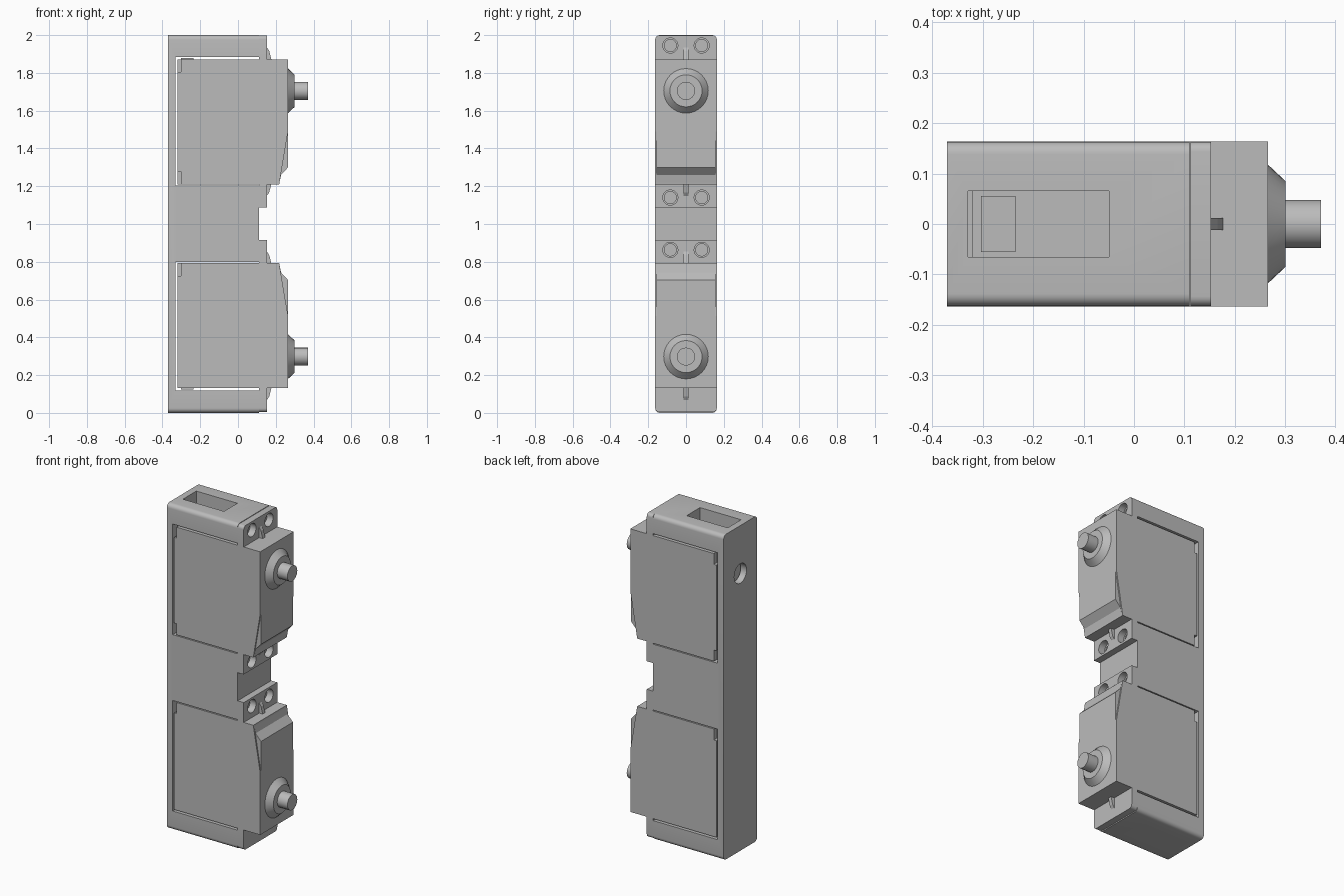
import bpy, bmesh, math
from mathutils import Matrix, Vector

cube = bpy.data.objects.get("Cube")
if cube:
    bpy.data.objects.remove(cube, do_unlink=True)

grey = bpy.data.materials.new("plain_grey")
grey.use_nodes = True
COLOUR = (0.5, 0.5, 0.5, 1)
grey.diffuse_color = COLOUR
grey.node_tree.nodes["Principled BSDF"].inputs["Base Color"].default_value = COLOUR

MIRROR_SUM = 2.003   # the lower unit is the upper one flipped in z
HALF = 0.163         # half depth of every main part


def finish(bm, name, flip=False):
    if flip:
        for v in bm.verts:
            v.co.z = MIRROR_SUM - v.co.z
    bmesh.ops.recalc_face_normals(bm, faces=bm.faces)
    mesh = bpy.data.meshes.new(name)
    bm.to_mesh(mesh)
    bm.free()
    mesh.materials.append(grey)
    ob = bpy.data.objects.new(name, mesh)
    bpy.context.collection.objects.link(ob)
    return ob


def prism(name, points, half_y, flip=False, y=0):
    """Extrude an x-z outline symmetrically along y."""
    bm = bmesh.new()
    face = bm.faces.new([bm.verts.new((px, y - half_y, pz)) for px, pz in points])
    out = bmesh.ops.extrude_face_region(bm, geom=[face])
    verts = [g for g in out["geom"] if isinstance(g, bmesh.types.BMVert)]
    bmesh.ops.translate(bm, verts=verts, vec=(0, 2 * half_y, 0))
    return finish(bm, name, flip)


def box(name, x0, x1, z0, z1, half_y, flip=False, y=0):
    return prism(name, [(x0, z0), (x1, z0), (x1, z1), (x0, z1)], half_y, flip, y)


def round_x(name, x0, x1, r0, r1, y, z, flip=False, sides=32):
    """Cylinder or cone lying along x."""
    bm = bmesh.new()
    turn = Matrix.Translation(((x0 + x1) / 2, y, z)) @ Matrix.Rotation(math.pi / 2, 4, "Y")
    bmesh.ops.create_cone(bm, cap_ends=True, segments=sides, radius1=r0, radius2=r1,
                          depth=x1 - x0, matrix=turn)
    return finish(bm, name, flip)


def activate(ob):
    bpy.ops.object.select_all(action="DESELECT")
    ob.select_set(True)
    bpy.context.view_layer.objects.active = ob


def cut(ob, cutters):
    activate(ob)
    for cutter in cutters:
        mod = ob.modifiers.new("cut", "BOOLEAN")
        mod.operation = "DIFFERENCE"
        mod.solver = "EXACT"
        mod.object = cutter
        bpy.ops.object.modifier_apply(modifier=mod.name)
        bpy.data.objects.remove(cutter, do_unlink=True)


def smooth(ob):
    activate(ob)
    bpy.ops.object.shade_smooth_by_angle(angle=math.radians(35))


def round_long_edges(ob, levels, radius):
    """Bevel the edges along x at the given heights."""
    bm = bmesh.new()
    bm.from_mesh(ob.data)
    edges = []
    for e in bm.edges:
        a, b = (v.co for v in e.verts)
        if abs(a.y - b.y) < 1e-4 and abs(a.z - b.z) < 1e-4:
            if any(abs(a.z - lv) < 1e-3 for lv in levels):
                edges.append(e)
    bmesh.ops.bevel(bm, geom=edges, offset=radius, segments=6, profile=0.5, affect="EDGES")
    bm.to_mesh(ob.data)
    bm.free()


# Bracket frame with rounded ends
frame = box("bracket_frame", -0.37, 0.11, 0, 2, HALF)
round_long_edges(frame, (0, 2), 0.025)
cutters = []
for flip in (False, True):
    # Pocket, cable window and rear access hole
    cutters.append(box("pocket", -0.33, 0.2, 1.204, 1.884, 0.3, flip))
    cutters.append(box("window", -0.329, -0.05, 1.8, 2.1, 0.065, flip))
    cutters.append(round_x("access", -0.45, -0.3, 0.06, 0.06, 0, 1.705, flip))
    # Pilot holes behind the ears
    for z in (1.945, 1.14):
        for y in (-0.083, 0.083):
            cutters.append(round_x("pilot", 0.0, 0.2, 0.032, 0.032, y, z, flip, 24))
cut(frame, cutters)
smooth(frame)

for flip, label in ((False, "upper"), (True, "lower")):
    # Actuator case with sloped cheeks and recessed rear corners
    case = prism(label + "_actuator_case",
                 [(-0.32, 1.21), (0.218, 1.21), (0.265, 1.49), (0.265, 1.872), (-0.32, 1.872)],
                 HALF, flip)
    notches = []
    for y in (-HALF, HALF):
        notches.append(box("notch", -0.4, -0.303, 1.805, 1.95, 0.03, flip, y))
        notches.append(box("notch", -0.4, -0.303, 1.1, 1.278, 0.03, flip, y))
    cut(case, notches)

    # Raised nose between the cheeks
    prism(label + "_nose_block",
          [(0.1, 1.212), (0.218, 1.212), (0.228, 1.26), (0.265, 1.3), (0.265, 1.49), (0.1, 1.49)],
          0.155, flip)

    # Output collar and shaft
    smooth(round_x(label + "_shaft_collar", 0.265, 0.3, 0.118, 0.085, 0, 1.705, flip))
    smooth(round_x(label + "_output_shaft", 0.29, 0.37, 0.048, 0.048, 0, 1.705, flip, 16))

    # Cable plug
    box(label + "_cable_plug", -0.303, -0.235, 1.86, 1.88, 0.055, flip)

    # Mounting ears with screw holes and gusset ribs
    for side, z0, z1, hole_z in (("outer", 1.872, 1.998, 1.945), ("inner", 1.088, 1.21, 1.14)):
        ear = box(f"{label}_{side}_ear", 0.112, 0.153, z0, z1, HALF, flip)
        if side == "outer":
            end = MIRROR_SUM - z1 if flip else z1
            round_long_edges(ear, (end,), 0.02)
        cut(ear, [round_x("screw", 0.05, 0.2, 0.04, 0.04, y, hole_z, flip, 24)
                  for y in (-0.083, 0.083)])
        smooth(ear)
        root, tip = (1.87, 1.94) if side == "outer" else (1.212, 1.145)
        prism(f"{label}_{side}_rib",
              [(0.15, root), (0.177, root), (0.165, (root + 2 * tip) / 3), (0.15, tip)],
              0.012, flip)
